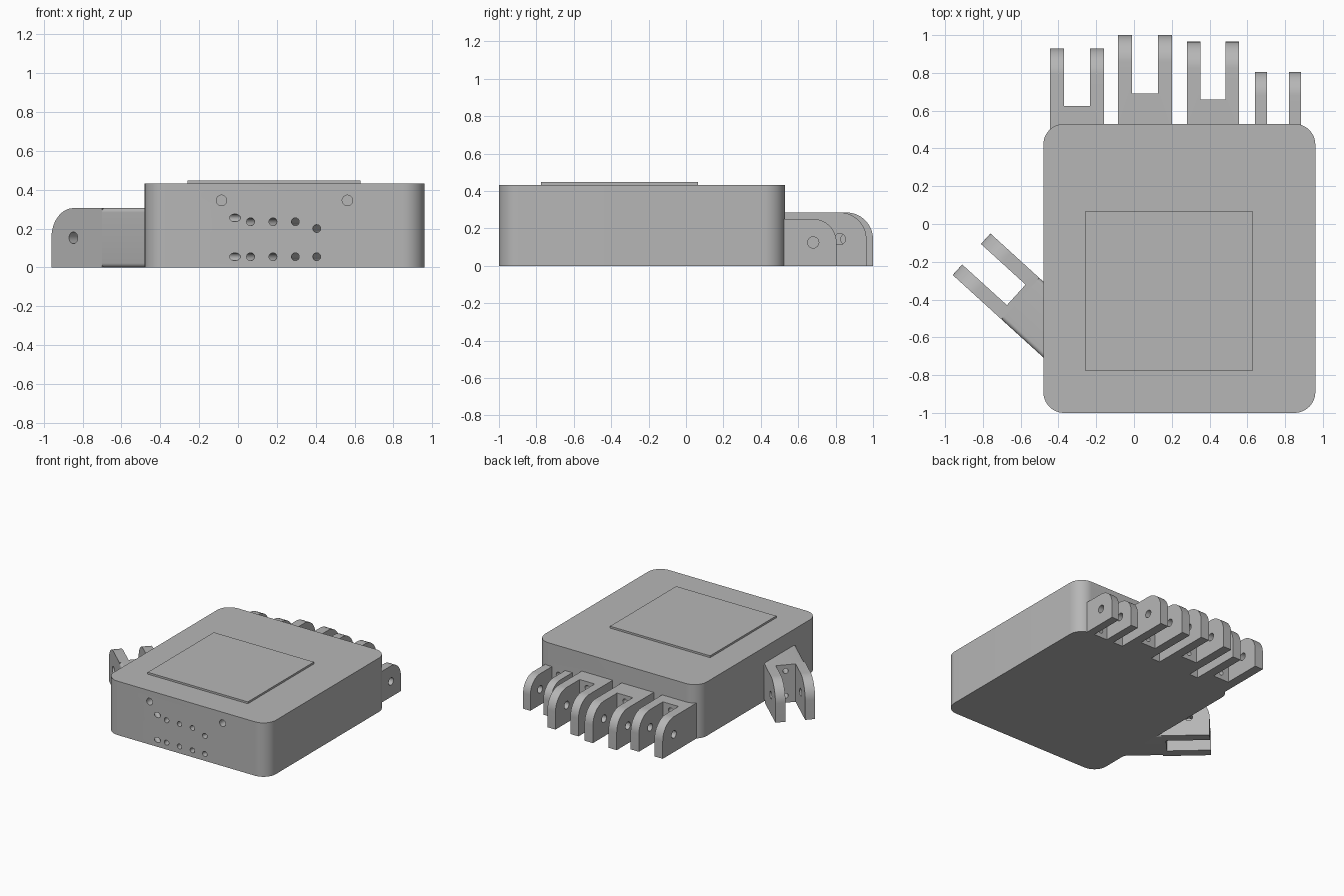
import bpy, bmesh
from math import pi, sin, cos, radians
from mathutils import Matrix, Vector

if "Cube" in bpy.data.objects:
    bpy.data.objects.remove(bpy.data.objects["Cube"])

GREY = (0.47, 0.47, 0.47, 1)
grey = bpy.data.materials.new("plain grey")
grey.use_nodes = True
grey.diffuse_color = GREY
grey.node_tree.nodes["Principled BSDF"].inputs["Base Color"].default_value = GREY


def finish(name, bm, matrix=Matrix()):
    bmesh.ops.transform(bm, matrix=matrix, verts=bm.verts)
    bmesh.ops.recalc_face_normals(bm, faces=bm.faces)
    mesh = bpy.data.meshes.new(name)
    bm.to_mesh(mesh)
    bm.free()
    mesh.materials.append(grey)
    obj = bpy.data.objects.new(name, mesh)
    bpy.context.scene.collection.objects.link(obj)
    return obj


def extrude(name, points, direction, matrix=Matrix()):
    bm = bmesh.new()
    face = bm.faces.new([bm.verts.new(p) for p in points])
    geom = bmesh.ops.extrude_face_region(bm, geom=[face])["geom"]
    bmesh.ops.translate(bm, vec=direction,
                        verts=[v for v in geom if isinstance(v, bmesh.types.BMVert)])
    return finish(name, bm, matrix)


def box(name, low, high, matrix=Matrix()):
    (x0, y0, z0), (x1, y1, z1) = low, high
    points = [(x0, y0, z0), (x1, y0, z0), (x1, y1, z0), (x0, y1, z0)]
    return extrude(name, points, (0, 0, z1 - z0), matrix)


def rod(name, start, end, radius, matrix=Matrix()):
    start, end = Vector(start), Vector(end)
    axis = end - start
    bm = bmesh.new()
    bmesh.ops.create_cone(bm, cap_ends=True, segments=24, radius1=radius,
                          radius2=radius, depth=axis.length)
    place = Matrix.Translation((start + end) / 2) @ axis.to_track_quat("Z", "Y").to_matrix().to_4x4()
    return finish(name, bm, matrix @ place)


def carve(obj, cutters):
    for cutter in cutters:
        mod = obj.modifiers.new("cut", "BOOLEAN")
        mod.operation, mod.solver, mod.object = "DIFFERENCE", "EXACT", cutter
    bpy.context.view_layer.update()
    evaluated = obj.evaluated_get(bpy.context.evaluated_depsgraph_get())
    obj.data = bpy.data.meshes.new_from_object(evaluated)
    obj.modifiers.clear()


def arc(cx, cy, r, start, end, steps):
    angles = [radians(start + (end - start) * i / steps) for i in range(steps + 1)]
    return [(cx + r * cos(a), cy + r * sin(a)) for a in angles]


def knuckle(name, place, width, wall, height, slot, length, tunnels):
    """Forked hinge: local +y points outward, the tip lies at y = 0."""
    r = height / 2
    outline = [(-length, 0), (0, 0)] + arc(-r, r, r, 0, 90, 16) + [(-length, height)]
    fork = extrude(name, [(-width / 2, y, z) for y, z in outline], (width, 0, 0), place)
    gap = width / 2 - wall
    cuts = [box("slot cutter", (-gap, -slot, -0.1), (gap, 0.1, height + 0.1), place),
            rod("pin cutter", (-width, -r, r), (width, -r, r), 0.03, place)]
    carve(fork, cuts + tunnels)
    for cutter in cuts:
        bpy.data.objects.remove(cutter)
    return fork


def tunnel_pair(start_x, end, high):
    """Two cord tunnels, from the front wall to the floor of a hinge slot."""
    pair = []
    for z in (0.055, high):
        a, b = Vector((start_x, -1, z)), Vector((end[0], end[1], z))
        step = (b - a).normalized() * 0.03
        pair.append(rod("tunnel cutter", a - step, b + step, 0.02))
    return pair


# Rounded palm block
R = 0.11
corners = [(0.85, 0.42, 0), (-0.37, 0.42, 90), (-0.37, -0.89, 180), (0.85, -0.89, 270)]
outline = [(x, y, 0) for cx, cy, a in corners for x, y in arc(cx, cy, R, a, a + 90, 12)]
palm = extrude("palm_block", outline, (0, 0, 0.433))
parts = [palm]

# Four finger hinges: centre x, width, wall, height, tip y, slot floor y, front hole x, hole height
fingers = {
    "index_hinge": (-0.302, 0.285, 0.073, 0.285, 0.93, 0.625, 0.065, 0.235),
    "middle_hinge": (0.058, 0.285, 0.073, 0.285, 1.0, 0.692, 0.18, 0.235),
    "ring_hinge": (0.418, 0.275, 0.071, 0.285, 0.965, 0.658, 0.295, 0.235),
    "little_hinge": (0.762, 0.245, 0.064, 0.25, 0.805, 0.51, 0.405, 0.20),
}
tunnels = []
for name, (x, width, wall, height, tip, floor, hole_x, high) in fingers.items():
    pair = tunnel_pair(hole_x, (x, max(floor, 0.53)), high)
    tunnels += pair
    parts.append(knuckle(name, Matrix.Translation((x, tip, 0)), width, wall, height,
                         tip - floor, tip - 0.47, pair))

# Thumb hinge, turned outward, with a soft-edged root
turn = Matrix.Translation((-0.86, -0.16, 0)) @ Matrix.Rotation(radians(47.7), 4, "Z")
pair = tunnel_pair(-0.015, (-0.62, -0.378), 0.255)
tunnels += pair
parts.append(knuckle("thumb_hinge", turn, 0.297, 0.075, 0.305, 0.32, 0.35, pair))
soft = 0.022
section = [(x, -0.35, z) for cx, cz, a in
           [(0.1485 - soft, 0.305 - soft, 0), (soft - 0.1485, 0.305 - soft, 90),
            (soft - 0.1485, soft, 180), (0.1485 - soft, soft, 270)]
           for x, z in arc(cx, cz, soft, a, a + 90, 6)]
root = extrude("thumb_root", section, (0, -0.4, 0), turn)
carve(root, pair)
parts.append(root)

# Front wall: cord tunnels and two blind screw holes
screws = [rod("screw cutter", (x, -1.05, 0.345), (x, -0.85, 0.345), 0.027)
          for x in (-0.085, 0.563)]
carve(palm, tunnels + screws)
for cutter in tunnels + screws:
    bpy.data.objects.remove(cutter)

# Raised cover on the top
parts.append(box("top_cover", (-0.26, -0.775, 0.42), (0.63, 0.065, 0.448)))

bpy.ops.object.select_all(action="DESELECT")
for part in parts:
    part.select_set(True)
bpy.context.view_layer.objects.active = palm
bpy.ops.object.shade_smooth_by_angle(angle=radians(30))
